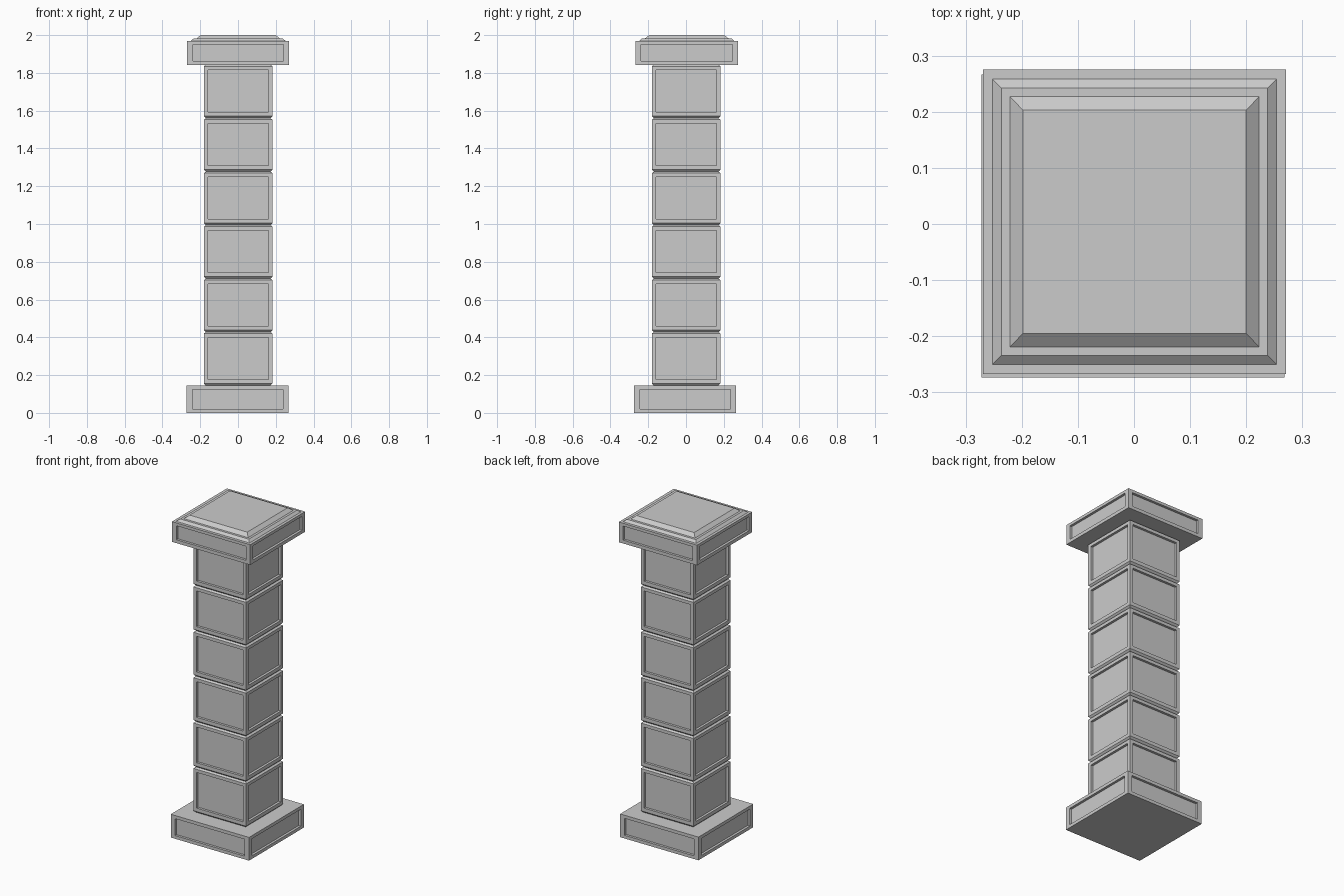
import bpy, bmesh
from mathutils import Vector

if "Cube" in bpy.data.objects:
    bpy.data.objects.remove(bpy.data.objects["Cube"])


def block(name, rings, band, margin, depth, cx=0.0, cy=0.0):
    """Stack square rings (half_x, half_y, z); recess a panel in each of the
    four sides of the given band. margin = (side, bottom, top)."""
    bm = bmesh.new()
    loops = []
    for hx, hy, z in rings:
        loops.append([bm.verts.new((cx + sx * hx, cy + sy * hy, z))
                      for sx, sy in ((-1, -1), (1, -1), (1, 1), (-1, 1))])
    bm.faces.new(loops[0][::-1])
    bm.faces.new(loops[-1])
    sides = []
    for k in range(len(loops) - 1):
        a, b = loops[k], loops[k + 1]
        for i in range(4):
            j = (i + 1) % 4
            f = bm.faces.new((a[i], a[j], b[j], b[i]))
            if k == band:
                sides.append(f)
    bm.normal_update()
    z0, z1 = rings[band][2], rings[band + 1][2]
    for f in sides:
        n = f.normal.copy()
        tangent = Vector((0, 0, 1)).cross(n)
        # frame with its own side, bottom and top margins
        bmesh.ops.inset_individual(bm, faces=[f], thickness=0.01)
        mid = f.calc_center_median()
        half = rings[band][0] if abs(n.y) > 0.5 else rings[band][1]
        zm = (z0 + z1) / 2
        for v in f.verts:
            side = 1 if (v.co - mid).dot(tangent) > 0 else -1
            z = z1 - margin[2] if v.co.z > zm else z0 + margin[1]
            v.co = mid + tangent * side * (half - margin[0])
            v.co.z = z
        # sunken panel with straight walls
        bmesh.ops.inset_individual(bm, faces=[f], thickness=0.0, depth=0.0)
        for v in f.verts:
            v.co -= n * depth
    mesh = bpy.data.meshes.new(name)
    bm.to_mesh(mesh)
    bm.free()
    obj = bpy.data.objects.new(name, mesh)
    bpy.context.collection.objects.link(obj)
    return obj


# Plinth
block("base", [(0.27, 0.27, 0), (0.27, 0.27, 0.145)], 0,
      (0.03, 0.02, 0.02), 0.015, -0.002, -0.004)

# Six chamfered shaft blocks
W, N, STEP = 0.182, 0.171, 0.283
for i in range(6):
    z = 0.145 + STEP * i
    block(f"shaft_block_{i + 1}",
          [(N, N, z), (W, W, z + 0.011), (W, W, z + 0.275), (N, N, z + STEP)],
          1, (0.022, 0.022, 0.02), 0.015, 0.001, 0.001)

# Cap slab with stepped, bevelled top
block("cap", [(0.27, 0.271, 1.842), (0.27, 0.271, 1.968),
              (0.253, 0.254, 1.968), (0.237, 0.238, 1.981),
              (0.222, 0.223, 1.981), (0.199, 0.199, 2.0)],
      0, (0.03, 0.021, 0.018), 0.015, 0.001, 0.004)
